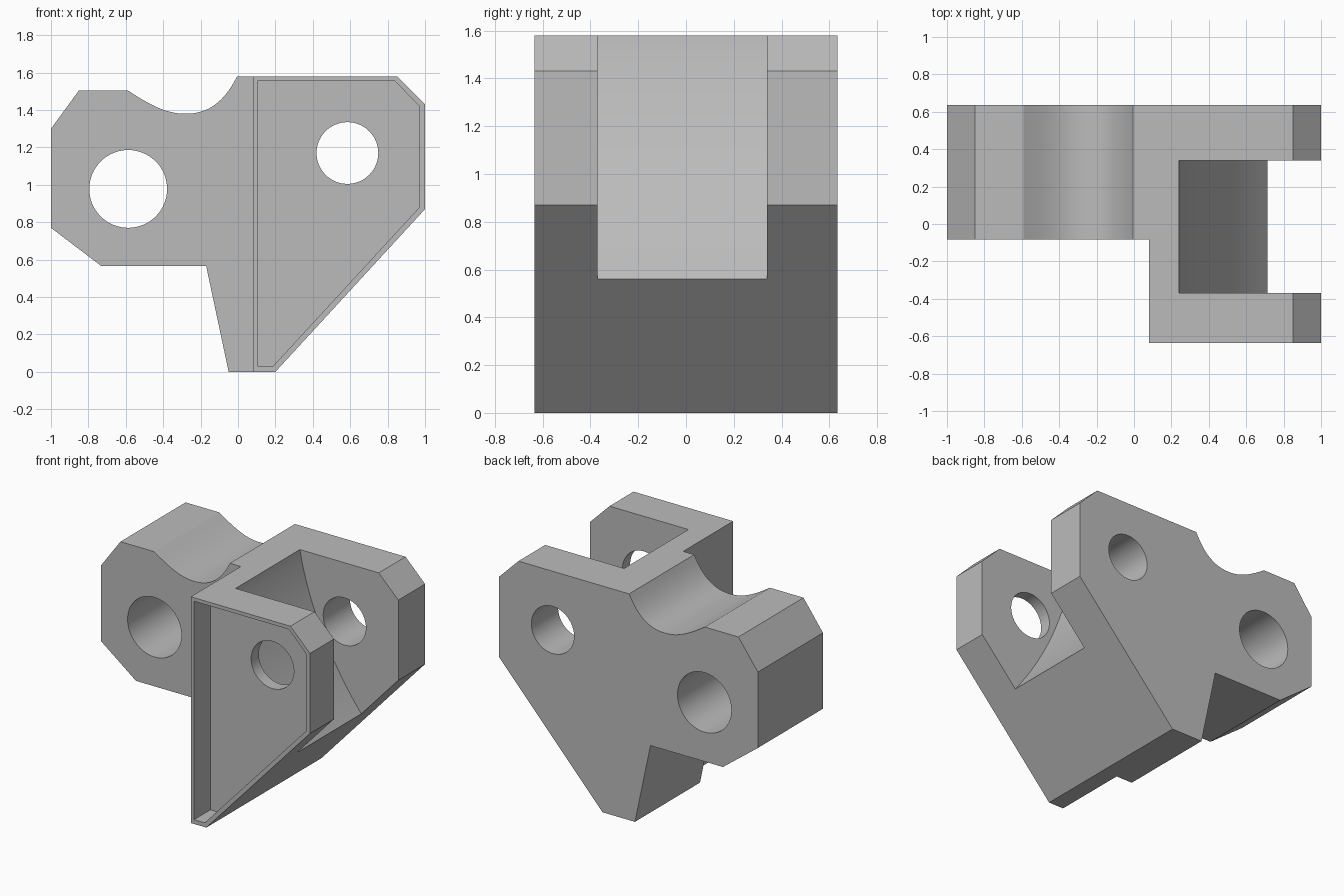
import bpy, bmesh, math
from mathutils import Vector
from mathutils.geometry import interpolate_bezier

cube = bpy.data.objects.get("Cube")
if cube:
    bpy.data.objects.remove(cube, do_unlink=True)

grey = bpy.data.materials.new("plain_grey")
grey.use_nodes = True
colour = (0.5, 0.5, 0.5, 1)
grey.diffuse_color = colour
grey.node_tree.nodes["Principled BSDF"].inputs["Base Color"].default_value = colour


def prism(name, outline, y0, y1):
    """Extrude an (x, z) outline from y0 to y1."""
    bm = bmesh.new()
    face = bm.faces.new([bm.verts.new((x, y0, z)) for x, z in outline])
    grown = bmesh.ops.extrude_face_region(bm, geom=[face])
    verts = [g for g in grown["geom"] if isinstance(g, bmesh.types.BMVert)]
    bmesh.ops.translate(bm, verts=verts, vec=(0, y1 - y0, 0))
    bmesh.ops.recalc_face_normals(bm, faces=bm.faces)
    mesh = bpy.data.meshes.new(name)
    bm.to_mesh(mesh)
    bm.free()
    obj = bpy.data.objects.new(name, mesh)
    bpy.context.collection.objects.link(obj)
    obj.data.materials.append(grey)
    return obj


def bezier(*points, steps=16):
    return [(p.x, p.y) for p in interpolate_bezier(*[Vector(p) for p in points], steps)]


def circle(x, z, r, n=64):
    return [(x + r * math.cos(math.tau * i / n), z + r * math.sin(math.tau * i / n))
            for i in range(n)]


# Side profile with the saddle scooped out of its top
saddle = bezier((-0.59, 1.505), (-0.46, 1.42), (-0.38, 1.38), (-0.28, 1.38))
saddle += bezier((-0.28, 1.38), (-0.17, 1.38), (-0.08, 1.43), (-0.005, 1.58))[1:]
profile = saddle + [(0.85, 1.58), (1, 1.43), (1, 0.87), (0.2, 0), (-0.05, 0),
                    (-0.17, 0.565), (-0.73, 0.565), (-1, 0.77), (-1, 1.3), (-0.85, 1.505)]
body = prism("clevis_bracket", profile, -0.635, 0.635)

# Fork slot with a gently hollowed back wall
wall = bezier((0.24, 1.58), (0.305, 1.22), (0.48, 0.86), (0.71, 0.565))
slot = [(0.2, 1.8)] + wall + [(0.79, 0.46), (1.3, 0.46), (1.3, 1.8)]

# Shallow pocket in the front cheek
pocket = [(0.105, 1.555), (0.838, 1.555), (0.97, 1.42), (0.97, 0.88), (0.187, 0.03), (0.105, 0.03)]

cutters = [
    prism("corner_cutter", [(-1.2, -0.2), (0.08, -0.2), (0.08, 1.8), (-1.2, 1.8)], -0.8, -0.083),
    prism("slot_cutter", slot, -0.37, 0.34),
    prism("pocket_cutter", pocket, -0.8, -0.455),
    prism("large_hole_cutter", circle(-0.587, 0.978, 0.208), -0.8, 0.8),
    prism("small_hole_cutter", circle(0.585, 1.17, 0.165), -0.8, 0.8),
]

bpy.context.view_layer.objects.active = body
for cutter in cutters:
    cutter.hide_render = True
    cut = body.modifiers.new(cutter.name, "BOOLEAN")
    cut.operation = "DIFFERENCE"
    cut.solver = "EXACT"
    cut.object = cutter
    bpy.ops.object.modifier_apply(modifier=cut.name)
    bpy.data.objects.remove(cutter, do_unlink=True)

# Smooth curved walls, crisp edges
bpy.ops.object.select_all(action="DESELECT")
body.select_set(True)
bpy.ops.object.shade_smooth_by_angle(angle=math.radians(20))
